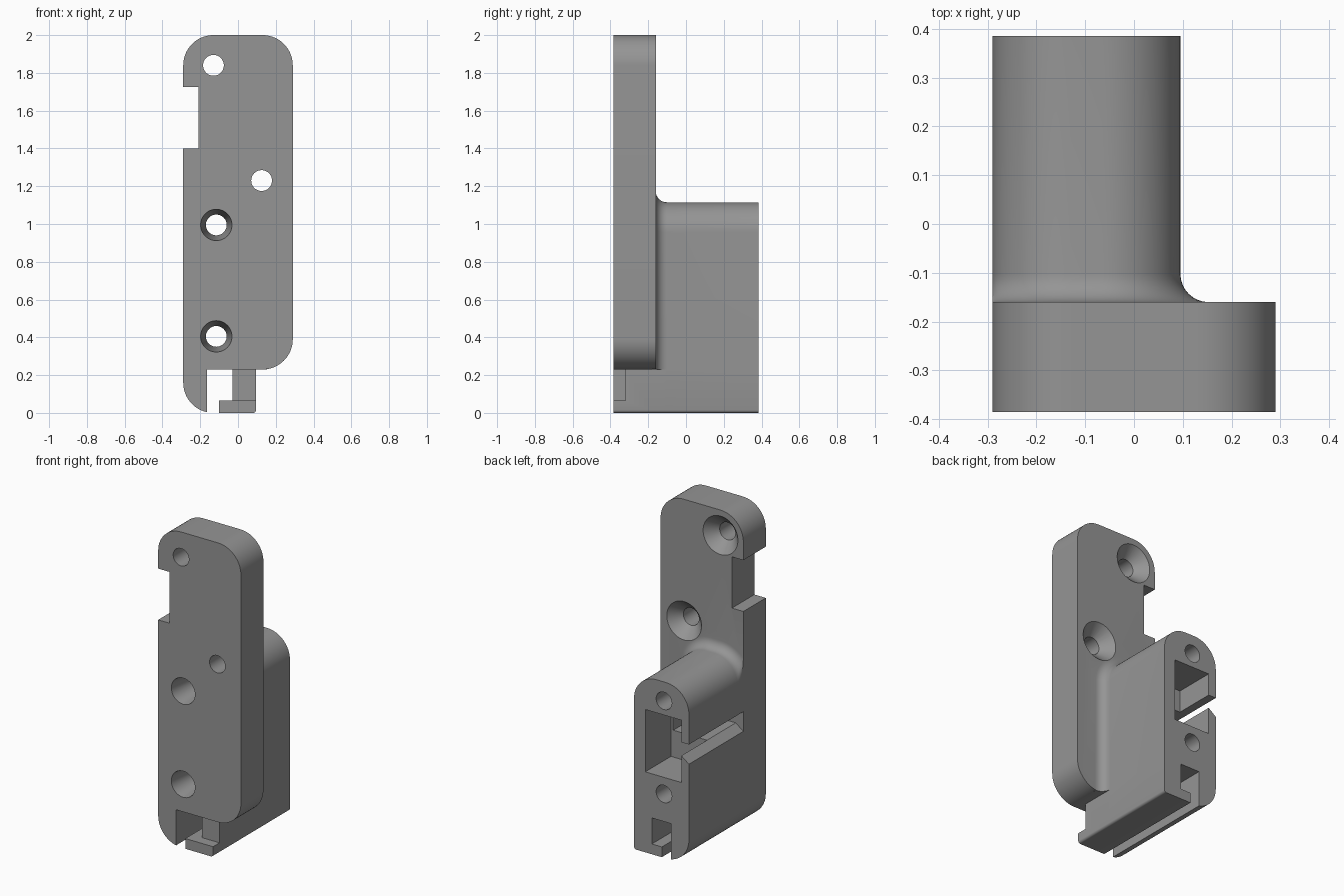
import bpy, bmesh, math

if "Cube" in bpy.data.objects:
    bpy.data.objects.remove(bpy.data.objects["Cube"])

grey = bpy.data.materials.new("plain grey")
grey.diffuse_color = (0.3, 0.3, 0.3, 1)
grey.use_nodes = True
grey.node_tree.nodes["Principled BSDF"].inputs["Base Color"].default_value = grey.diffuse_color


def arc(cx, cz, r, a0, a1, n=16):
    """Points of an arc in the x-z plane, angles in degrees."""
    return [(cx + r * math.cos(math.radians(a0 + (a1 - a0) * i / n)),
             cz + r * math.sin(math.radians(a0 + (a1 - a0) * i / n))) for i in range(n + 1)]


def loft(name, layers):
    """Closed solid through outlines [(y, [(x, z), ...]), ...]."""
    bm = bmesh.new()
    rings = [[bm.verts.new((x, y, z)) for x, z in pts] for y, pts in layers]
    for a, b in zip(rings, rings[1:]):
        for i in range(len(a)):
            j = (i + 1) % len(a)
            bm.faces.new((a[i], a[j], b[j], b[i]))
    bm.faces.new(rings[0])
    bm.faces.new(rings[-1])
    bmesh.ops.remove_doubles(bm, verts=bm.verts[:], dist=1e-5)
    bmesh.ops.recalc_face_normals(bm, faces=bm.faces[:])
    me = bpy.data.meshes.new(name)
    bm.to_mesh(me)
    bm.free()
    me.materials.append(grey)
    ob = bpy.data.objects.new(name, me)
    bpy.context.collection.objects.link(ob)
    return ob


def box(name, x0, x1, y0, y1, z0, z1):
    pts = [(x0, z0), (x1, z0), (x1, z1), (x0, z1)]
    return loft(name, [(y0, pts), (y1, pts)])


def bore(name, x, z, steps):
    """Turned hole along y from (y, radius) steps."""
    return loft(name, [(y, arc(x, z, r, 0, 360, 48)[:-1]) for y, r in steps])


def combine(target, tool, operation):
    m = target.modifiers.new(tool.name, 'BOOLEAN')
    m.operation, m.object, m.solver = operation, tool, 'EXACT'
    bpy.context.view_layer.objects.active = target
    bpy.ops.object.modifier_apply(modifier=m.name)
    bpy.data.objects.remove(tool, do_unlink=True)


F, P, B = -0.385, -0.16, 0.385      # front, back of plate, back of block
L, R, W = -0.29, 0.29, 0.095        # left, right of plate, right of block
C = 0.16                            # big corner radius

# Mounting plate with its lower tab
plate_outline = (arc(L + C, C, C, 180, 270) + arc(W - 0.015, 0.015, 0.015, -90, 0, 4)
                 + [(W, 0.23)] + arc(R - C, 0.23 + C, C, -90, 0)
                 + arc(R - C, 2 - C, C, 0, 90) + arc(L + C, 2 - C, C, 90, 180))
body = loft("mounting_bracket", [(F, plate_outline), (P, plate_outline)])


# Rear block, flaring into the plate with a fillet
def block_outline(d):
    pts = (arc(L + C, C, C, 180, 270) + arc(W - 0.015, 0.015, 0.015, -90, 0, 4)
           + [(W, 0.23), (W + d, 0.23)]
           + arc(W - C, 1.115 - C, C + d, 0, 90) + arc(L + C, 1.115 - C, C + d, 90, 180))
    return [(max(x, L), z) for x, z in pts]


f = 0.058
layers = [(P - 0.02, block_outline(f))]
for i in range(9):
    t = math.radians(90 * i / 8)
    layers.append((P + f * (1 - math.cos(t)), block_outline(f * (1 - math.sin(t)))))
layers.append((B, block_outline(0)))
combine(body, loft("block", layers), 'UNION')

# Bottom channel with a lip, and the recess at its front
lip = [(-0.165, -0.1), (-0.10, -0.1)] + arc(-0.085, 0.015, 0.015, 180, 270, 4)[:1] \
    + [(-0.10, 0.065), (-0.03, 0.065), (-0.03, 0.23), (-0.165, 0.23)]
cuts = [loft("channel", [(F - 0.1, lip), (B + 0.1, lip)]),
        box("front_recess", -0.06, W + 0.05, F - 0.1, -0.32, 0.065, 0.23),
        # Side notch of the plate
        box("side_notch", L - 0.1, -0.21, F - 0.1, P + 0.1, 1.40, 1.725),
        # Nut pocket in the back
        box("pocket", -0.237, 0.016, 0.128, B + 0.1, 0.51, 0.905)]

# Side slit with a sloped lower lip
slit = [(L - 0.04, 0.61), (-0.237, 0.68), (0.0, 0.68), (0.0, 0.765), (L - 0.04, 0.765)]
cuts.append(loft("slit", [(P, slit), (B + 0.1, slit)]))

# Long bores, tapered at the front
for z in (0.405, 0.995):
    cuts.append(bore("long_bore", -0.115, z,
                     [(F - 0.02, 0.083), (F, 0.083), (F + 0.2, 0.055), (B + 0.1, 0.055)]))
# Plate holes, countersunk at the back
for x, z in ((-0.13, 1.84), (0.125, 1.23)):
    cuts.append(bore("plate_hole", x, z,
                     [(F - 0.1, 0.055), (P - 0.07, 0.055), (P, 0.122), (P + 0.02, 0.122)]))
for c in cuts:
    combine(body, c, 'DIFFERENCE')

# Smooth curves, sharp edges
bpy.ops.object.select_all(action='DESELECT')
body.select_set(True)
bpy.context.view_layer.objects.active = body
bpy.ops.object.shade_smooth_by_angle(angle=math.radians(30))
